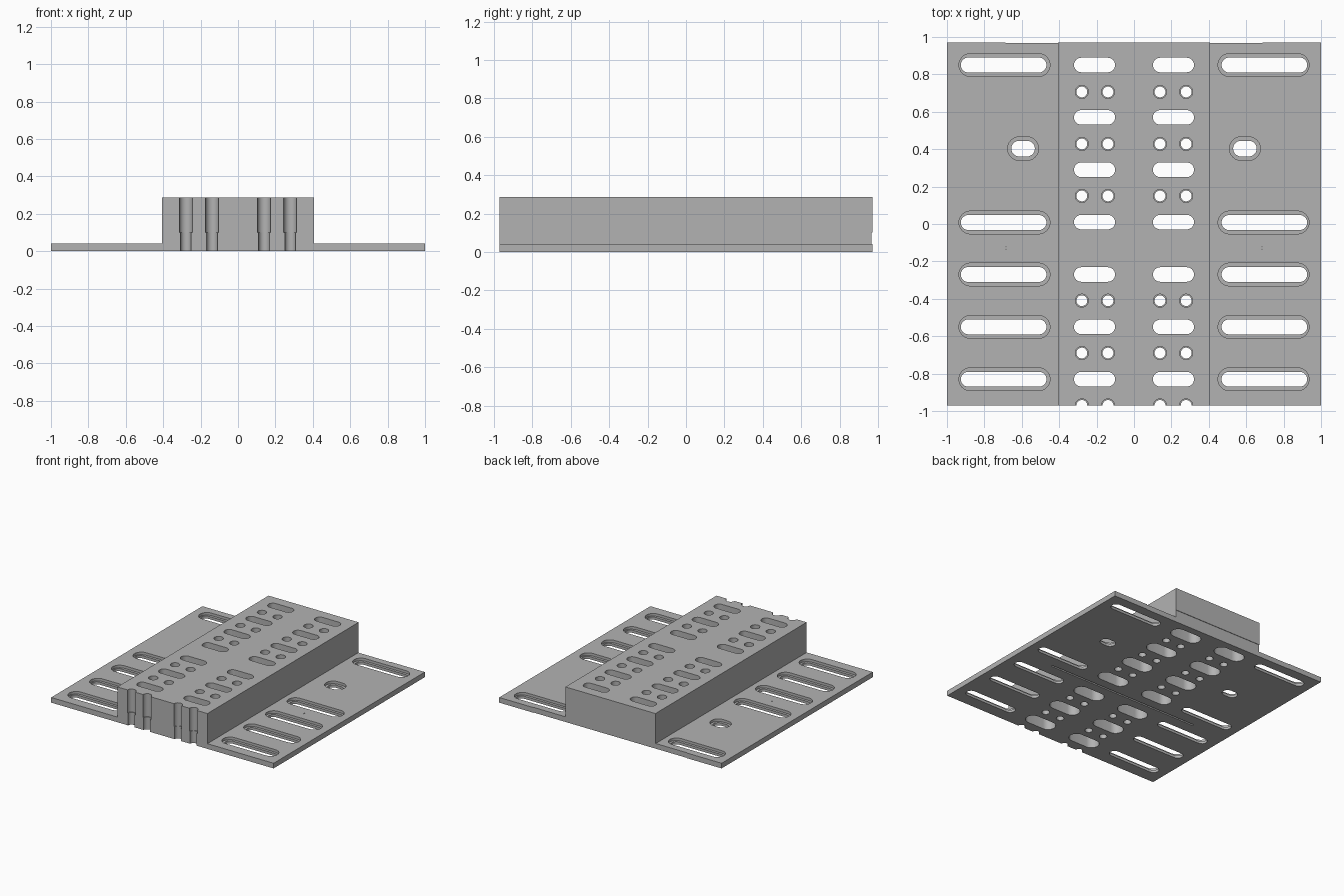
import bpy, bmesh, math

if "Cube" in bpy.data.objects:
    bpy.data.objects.remove(bpy.data.objects["Cube"])

HALF_Y, PLATE_Z, TOP_Z, BLOCK_X = 0.971, 0.042, 0.287, 0.405

grey = bpy.data.materials.new("plain grey")
grey.diffuse_color = (0.45, 0.45, 0.45, 1)
grey.use_nodes = True
grey.node_tree.nodes["Principled BSDF"].inputs["Base Color"].default_value = grey.diffuse_color


def make_object(name, bm):
    bmesh.ops.recalc_face_normals(bm, faces=bm.faces)
    mesh = bpy.data.meshes.new(name)
    bm.to_mesh(mesh)
    bm.free()
    obj = bpy.data.objects.new(name, mesh)
    bpy.context.collection.objects.link(obj)
    mesh.materials.append(grey)
    return obj


def extrude_profile(bm, profile, y0, y1):
    """Prism along y from an x-z outline."""
    face = bm.faces.new([bm.verts.new((x, y0, z)) for x, z in profile])
    out = bmesh.ops.extrude_face_region(bm, geom=[face])["geom"]
    for v in out:
        if isinstance(v, bmesh.types.BMVert):
            v.co.y = y1


def mirrored(half):
    """Complete a right-hand outline with its left-hand mirror."""
    return half + [(-x, z) for x, z in reversed(half)]


def stadium(x0, x1, y, r, n=12):
    """Rounded slot outline between its extreme x ends."""
    pts = []
    for cx, start in ((x1 - r, -math.pi / 2), (x0 + r, math.pi / 2)):
        for i in range(n + 1):
            a = start + math.pi * i / n
            pts.append((cx + r * math.cos(a), y + r * math.sin(a)))
    return pts


def circle(x, y, r, n=28):
    return [(x + r * math.cos(2 * math.pi * i / n),
             y + r * math.sin(2 * math.pi * i / n)) for i in range(n)]


def stepped_cutter(bm, lower, upper, step_z, top_z):
    """Two stacked outlines joined by a flat ledge."""
    rings = [[bm.verts.new((x, y, z)) for x, y in outline] for outline, z in
             ((lower, -0.1), (lower, step_z), (upper, step_z), (upper, top_z))]
    for a, b in zip(rings, rings[1:]):
        for i in range(len(a)):
            j = (i + 1) % len(a)
            bm.faces.new((a[i], a[j], b[j], b[i]))
    bm.faces.new(rings[0])
    bm.faces.new(rings[-1])


# Base plate with the raised central block
bm = bmesh.new()
extrude_profile(bm, mirrored([(1, 0), (1, PLATE_Z), (BLOCK_X, PLATE_Z),
                              (BLOCK_X, TOP_Z)]), -HALF_Y, HALF_Y)
plate = make_object("mounting_plate", bm)

cut = bmesh.new()
for side in (-1, 1):
    # Long recessed slots in the wings
    for y in (0.85, 0.008, -0.27, -0.55, -0.83):
        inner = sorted((side * 0.468, side * 0.926))
        outer = sorted((side * 0.449, side * 0.936))
        stepped_cutter(cut, stadium(*inner, y, 0.04),
                       stadium(*outer, y, 0.061), 0.021, 0.15)
    # Short recessed slots in the wings
    x = side * 0.593
    stepped_cutter(cut, stadium(x - 0.063, x + 0.063, 0.403, 0.042),
                   stadium(x - 0.083, x + 0.083, 0.403, 0.063), 0.021, 0.15)
    # Block slots, wider underneath
    x = side * 0.211
    for k in range(7):
        y = 0.85 - 0.28 * k
        stepped_cutter(cut, stadium(x - 0.13, x + 0.13, y, 0.058),
                       stadium(x - 0.11, x + 0.11, y, 0.039), 0.2, 0.4)
    # Stepped round holes, the front row cut in half by the edge
    for y in (0.706, 0.428, 0.15, -0.41, -0.69, -HALF_Y + 0.001):
        for x in (side * 0.139, side * 0.279):
            stepped_cutter(cut, circle(x, y, 0.029),
                           circle(x, y, 0.035), 0.1, 0.4)

# Narrow underside groove with pinholes at its ends, and the rear edge recess
groove = mirrored([(0.688, -0.1), (0.688, 0.1), (0.682, 0.1), (0.682, 0.03),
                   (0.4, 0.03), (0.4, 0.1)])
extrude_profile(cut, groove, -0.137, -0.123)
recess = mirrored([(0.688, -0.1), (0.688, 0.1)])
extrude_profile(cut, recess, HALF_Y - 0.004, HALF_Y + 0.1)
cutter = make_object("hole_cutter", cut)
cutter.hide_render = True

mod = plate.modifiers.new("holes", 'BOOLEAN')
mod.object = cutter
mod.operation = 'DIFFERENCE'
mod.solver = 'EXACT'
bpy.context.view_layer.objects.active = plate
plate.select_set(True)
cutter.select_set(False)
bpy.ops.object.modifier_apply(modifier=mod.name)
bpy.data.objects.remove(cutter, do_unlink=True)
bpy.ops.object.shade_smooth_by_angle(angle=math.radians(30))
